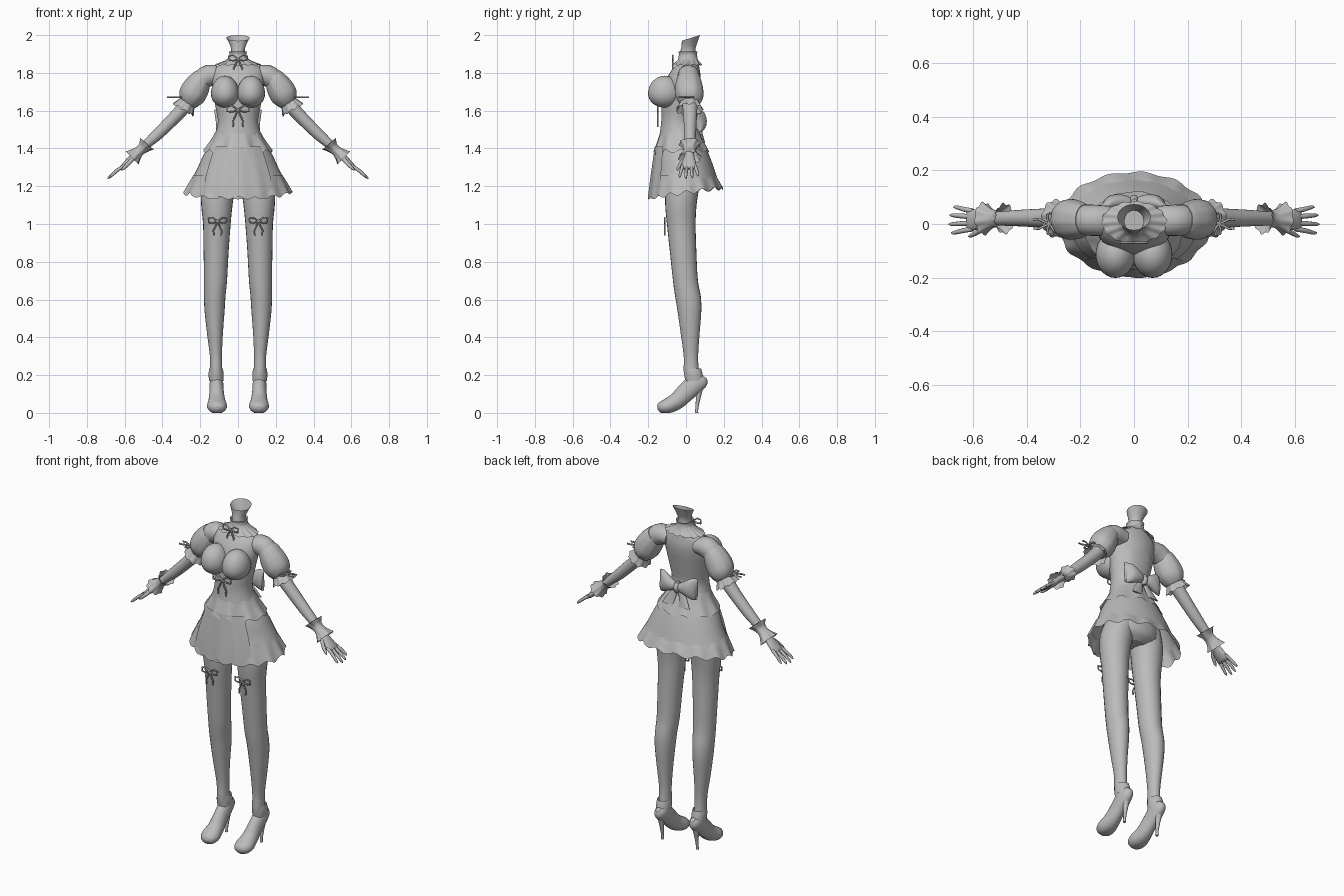
import bpy, bmesh, math
from mathutils import Vector

grey = bpy.data.materials.new("plain_grey")
grey.diffuse_color = (0.5, 0.5, 0.5, 1)
X, Y, Z = Vector((1, 0, 0)), Vector((0, 1, 0)), Vector((0, 0, 1))


def finish(ob, mirror=False):
    ob.data.materials.append(grey)
    if mirror:
        ob.modifiers.new("mirror", 'MIRROR')
    return ob


def spline(keys, steps):
    """Catmull-Rom interpolation through the key sections."""
    n, out = len(keys), []
    for i in range(n - 1):
        p = [keys[max(i - 1, 0)], keys[i], keys[i + 1], keys[min(i + 2, n - 1)]]
        for s in range(steps):
            t = s / steps
            out.append([0.5 * (2 * b + (c - a) * t + (2 * a - 5 * b + 4 * c - d) * t * t
                               + (3 * b - a - 3 * c + d) * t ** 3) for a, b, c, d in zip(*p)])
    return out + [list(keys[-1])]


def loft(name, keys, seg=24, steps=3, ref=Y, follow=False, caps=True, wave=None,
         arc=None, mirror=False):
    """Skin elliptical sections (x, y, z, radius, radius along ref)."""
    rings = spline(keys, steps)
    bm, rows = bmesh.new(), []
    a0, a1 = arc or (0, math.tau)
    cols = seg + 1 if arc else seg
    for i, (x, y, z, ro, rw) in enumerate(rings):
        tan = Z
        if follow:
            tan = (Vector(rings[min(i + 1, len(rings) - 1)][:3])
                   - Vector(rings[max(i - 1, 0)][:3])).normalized()
        o = ref.cross(tan).normalized()
        row = []
        for k in range(cols):
            a = a0 + (a1 - a0) * k / seg
            m, dz = wave(a, i / (len(rings) - 1)) if wave else (1, 0)
            p = Vector((x, y, z + dz)) + o * (ro * m * math.cos(a)) + ref * (rw * m * math.sin(a))
            p.z = max(p.z, 0)
            row.append(bm.verts.new(p))
        rows.append(row)
    for r, q in zip(rows, rows[1:]):
        for k in range(seg):
            j = (k + 1) % cols
            bm.faces.new((r[k], r[j], q[j], q[k]))
    if caps:
        bm.faces.new(rows[0])
        bm.faces.new(rows[-1])
    bmesh.ops.recalc_face_normals(bm, faces=bm.faces)
    me = bpy.data.meshes.new(name)
    bm.to_mesh(me)
    bm.free()
    ob = bpy.data.objects.new(name, me)
    bpy.context.collection.objects.link(ob)
    for f in me.polygons:
        f.use_smooth = len(f.vertices) == 4
    return finish(ob, mirror)


def ruffle(count, amp, drop=0.0, tilt=0.0):
    """Rippled hem that grows towards the last section."""
    return lambda a, t: (1 + amp * t * math.sin(count * a),
                         t * (drop * math.cos(count * a) + tilt * math.sin(a)))


def ribbon_bow(name, c, s, right=X, down=-Z, mirror=False):
    """Thin ribbon bow: two loops and two tails."""
    cu = bpy.data.curves.new(name, 'CURVE')
    cu.dimensions = '3D'
    cu.bevel_depth, cu.bevel_resolution = 0.0045, 1
    shapes = [[(0, 0), (.5, -.35), (1, -.3), (.95, .15), (.5, .2), (0, 0)],
              [(0, 0), (.25, .6), (.45, 1.0), (.4, 1.5)]]
    for sx in (-1, 1):
        for pts in shapes:
            sp = cu.splines.new('POLY')
            sp.points.add(len(pts) - 1)
            for p, (u, v) in zip(sp.points, pts):
                p.co = (*(Vector(c) + right * (sx * u * s) + down * (v * s)), 1)
    ob = bpy.data.objects.new(name, cu)
    bpy.context.collection.objects.link(ob)
    return finish(ob, mirror)


# Body, neck and bust
loft("torso", [(0, 0, 1.17, .05, .05), (0, 0, 1.21, .14, .095), (0, -.01, 1.30, .16, .105),
               (0, -.02, 1.40, .145, .105), (0, -.04, 1.50, .108, .09), (0, -.042, 1.54, .102, .085),
               (0, -.035, 1.62, .115, .09), (0, -.025, 1.70, .13, .095), (0, -.012, 1.77, .14, .09),
               (0, 0, 1.82, .13, .072), (0, .01, 1.85, .085, .055), (0, .01, 1.87, .052, .046),
               (0, .01, 1.90, .04, .042)], seg=32)
loft("neck", [(0, .01, 1.88, .042, .044), (0, .01, 1.92, .036, .04), (0, .018, 1.95, .044, .042),
              (0, .026, 1.985, .062, .048)], caps=False,
     wave=lambda a, t: (1, .015 * t * math.sin(a)))
bpy.ops.mesh.primitive_uv_sphere_add(segments=28, ring_count=16)
bust = bpy.context.object
bust.name = "bust"
for v in bust.data.vertices:
    v.co = (v.co.x * .074 + .069, v.co.y * .088 - .113, v.co.z * (.095 if v.co.z > 0 else .074) + .0 + 1.69)
bust.data.shade_smooth()
finish(bust, True)

# Bodice shell and frilled collar
loft("bodice", [(0, -.035, 1.47, .124, .105), (0, -.042, 1.54, .106, .089), (0, -.035, 1.62, .119, .094),
                (0, -.025, 1.70, .134, .099)], seg=48, caps=False,
     wave=lambda a, t: (1, .02 * t * abs(math.sin(3 * a))))
loft("collar", [(0, .01, 1.885, .045, .048), (0, .01, 1.865, .066, .056), (0, .006, 1.842, .12, .078)],
     seg=64, caps=False, wave=ruffle(14, .03, .004))
loft("choker", [(0, .01, 1.885, .047, .05), (0, .01, 1.90, .044, .047), (0, .01, 1.912, .048, .051)],
     caps=False)


# Peplum with two long points at the front
def points(a, t):
    b = abs((a + math.pi / 2 + math.pi) % math.tau - math.pi)
    return (1 + .015 * t * math.sin(10 * a),
            -t * .06 * max(0, 1 - abs(b - .6) / .3) + .008 * t * math.cos(10 * a))


loft("peplum", [(0, -.035, 1.50, .113, .097), (0, -.03, 1.45, .138, .118), (0, -.025, 1.385, .182, .146)],
     seg=80, caps=False, wave=points)

# Skirt, flounce and front apron
loft("skirt", [(0, -.025, 1.44, .14, .115), (0, -.018, 1.36, .185, .14), (0, -.01, 1.30, .213, .152),
               (0, -.005, 1.225, .25, .17)], seg=48, caps=False, wave=ruffle(1, 0, 0, .02))
loft("flounce", [(0, -.008, 1.26, .234, .164), (0, -.004, 1.22, .256, .176), (0, .0, 1.165, .284, .193)],
     seg=112, caps=False, wave=ruffle(14, .02, .01, .025))
loft("apron", [(0, -.028, 1.41, .168, .137), (0, -.022, 1.34, .2, .153), (0, -.014, 1.25, .235, .174),
               (0, -.008, 1.15, .262, .192)], seg=48, caps=False,
     wave=ruffle(16, .012, .008, .012), arc=(-math.pi / 2 - .82, -math.pi / 2 + .82))

# Legs
loft("leg", [(.085, -.01, 1.30, .07, .09), (.105, -.02, 1.20, .088, .09), (.112, -.027, 1.10, .083, .083),
             (.112, -.025, 1.00, .073, .076), (.116, -.015, .85, .066, .07), (.119, -.003, .70, .061, .066),
             (.123, .01, .62, .057, .068), (.124, .018, .54, .053, .063), (.122, .022, .42, .042, .05),
             (.117, .026, .30, .032, .038), (.116, .028, .22, .033, .04), (.115, .035, .15, .032, .035)],
     mirror=True)

# High-heeled shoes
loft("shoe", [(.114, .10, .19, .014, .012), (.114, .085, .175, .04, .03), (.114, .045, .15, .052, .037),
              (.113, .0, .11, .05, .038), (.112, -.05, .062, .045, .045), (.111, -.10, .036, .04, .053),
              (.110, -.138, .028, .028, .038), (.110, -.151, .025, .008, .012)],
     ref=X, follow=True, mirror=True)
loft("shoe_heel", [(.114, .072, .16, .024, .026), (.114, .066, .09, .014, .014),
                   (.114, .058, .03, .008, .008), (.114, .056, 0, .008, .009)], seg=12, mirror=True)
loft("shoe_ankle_edge", [(.115, .045, .17, .038, .05), (.116, .04, .205, .04, .048),
                         (.116, .036, .235, .036, .044)], caps=False, mirror=True)

# Arms and puffed sleeves
loft("arm", [(.09, .012, 1.785, .045, .055), (.155, .014, 1.785, .058, .058), (.205, .015, 1.745, .05, .055),
             (.26, .02, 1.65, .038, .042), (.33, .022, 1.57, .034, .036), (.42, .022, 1.48, .031, .031),
             (.47, .021, 1.435, .026, .028), (.53, .02, 1.378, .019, .024)], follow=True, mirror=True)
loft("puff_sleeve", [(.182, .015, 1.775, .053, .058), (.198, .015, 1.758, .06, .066),
                     (.222, .016, 1.72, .071, .074), (.245, .018, 1.68, .071, .074),
                     (.262, .02, 1.65, .056, .06), (.272, .02, 1.635, .04, .044)],
     seg=40, follow=True, mirror=True, wave=lambda a, t: (1 + .012 * math.sin(10 * a), 0))
loft("sleeve_frill", [(.262, .02, 1.65, .043, .046), (.275, .02, 1.63, .05, .055),
                      (.290, .02, 1.605, .062, .07)], seg=60, follow=True, caps=False,
     mirror=True, wave=ruffle(9, .06, .005))
loft("wrist_cuff", [(.482, .02, 1.425, .045, .056), (.50, .02, 1.405, .031, .036), (.52, .02, 1.388, .027, .033),
                    (.54, .02, 1.37, .034, .042), (.56, .02, 1.35, .046, .06)], seg=48,
     follow=True, caps=False, mirror=True, wave=lambda a, t: (1 + .08 * abs(2 * t - 1) * math.sin(8 * a), 0))

# Hands
loft("palm", [(.51, .02, 1.395, .019, .023), (.55, .018, 1.36, .018, .026), (.585, .016, 1.325, .017, .037),
              (.612, .015, 1.30, .013, .04), (.622, .015, 1.292, .006, .036)], seg=16,
     follow=True, mirror=True)
for i, (y, reach) in enumerate([(-.018, .9), (.004, 1), (.027, .96), (.048, .8)]):
    tip = y + (y - .015) * .45
    loft("finger_%d" % (i + 1), [(.60, y, 1.31, .009, .010),
                                 (.60 + .045 * reach, (y + tip) / 2, 1.31 - .03 * reach, .009, .009),
                                 (.60 + .078 * reach, tip, 1.31 - .06 * reach, .007, .007),
                                 (.60 + .09 * reach, tip, 1.31 - .07 * reach, .002, .002)],
         seg=8, follow=True, mirror=True)
loft("thumb", [(.553, .0, 1.35, .011, .012), (.575, -.025, 1.325, .011, .011),
               (.605, -.042, 1.295, .008, .008), (.617, -.046, 1.284, .002, .002)],
     seg=8, follow=True, mirror=True)

# Large bow on the back of the waist
loft("back_bow_loop", [(.005, .075, 1.535, .02, .018), (.035, .082, 1.54, .032, .026),
                       (.085, .078, 1.545, .058, .03), (.112, .068, 1.548, .062, .018),
                       (.118, .065, 1.548, .055, .004)], follow=True, mirror=True)
loft("back_bow_tail", [(.008, .07, 1.53, .014, .008), (.035, .08, 1.48, .026, .008),
                       (.055, .095, 1.43, .036, .006)], seg=12, mirror=True)
loft("back_bow_knot", [(0, .078, 1.505, .012, .016), (0, .083, 1.535, .02, .026),
                       (0, .078, 1.565, .012, .016)], seg=12)

# Small ribbon bows
ribbon_bow("neck_bow", (0, -.07, 1.875), .05)
ribbon_bow("waist_bow", (0, -.15, 1.605), .06)
ribbon_bow("thigh_bow", (.108, -.112, 1.015), .05, mirror=True)
ribbon_bow("sleeve_bow", (.315, .0, 1.67), .04, right=Y, down=X, mirror=True)
